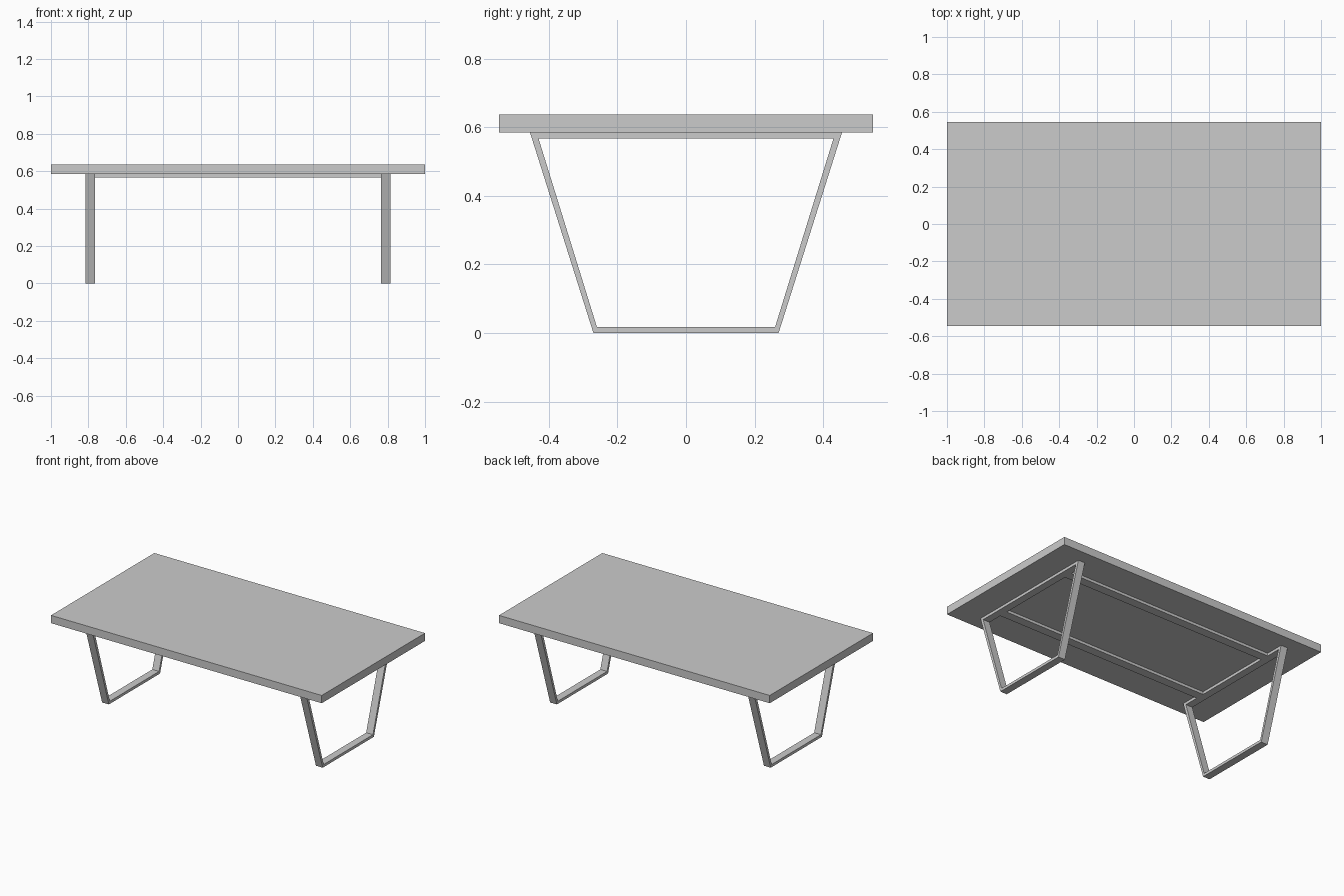
import bpy
import bmesh

if "Cube" in bpy.data.objects:
    bpy.data.objects.remove(bpy.data.objects["Cube"])

TOP, UNDER = 0.637, 0.585      # tabletop upper and lower heights


def finish(name, bm):
    bmesh.ops.recalc_face_normals(bm, faces=bm.faces[:])
    mesh = bpy.data.meshes.new(name)
    bm.to_mesh(mesh)
    bm.free()
    obj = bpy.data.objects.new(name, mesh)
    bpy.context.collection.objects.link(obj)
    return obj


def slab(name, edge_a, edge_b):
    """Plank between two edge lines (x, y), extruded to the top thickness."""
    bm = bmesh.new()
    outline = edge_a + edge_b[::-1]
    low = [bm.verts.new((x, y, UNDER)) for x, y in outline]
    high = [bm.verts.new((x, y, TOP)) for x, y in outline]
    bm.faces.new(low)
    bm.faces.new(high)
    n = len(outline)
    for i in range(n):
        j = (i + 1) % n
        bm.faces.new((low[i], low[j], high[j], high[i]))
    return finish(name, bm)


def trapezoid_leg(name, x, width=0.05):
    """Mitred trapezoid frame of flat bar."""
    outer = [(-0.27, 0), (0.27, 0), (0.455, UNDER), (-0.455, UNDER)]
    inner = [(-0.26, 0.018), (0.26, 0.018), (0.43, 0.567), (-0.43, 0.567)]
    bm = bmesh.new()
    rings = [[bm.verts.new((x + dx, y, z)) for y, z in loop]
             for loop, dx in ((outer, -width / 2), (outer, width / 2),
                              (inner, width / 2), (inner, -width / 2))]
    for k in range(4):
        a, b = rings[k], rings[(k + 1) % 4]
        for i in range(4):
            j = (i + 1) % 4
            bm.faces.new((a[i], a[j], b[j], b[i]))
    return finish(name, bm)


def box(name, centre, size):
    bm = bmesh.new()
    bmesh.ops.create_cube(bm, size=1)
    for v in bm.verts:
        v.co = [c + p * s for c, p, s in zip(centre, v.co, size)]
    return finish(name, bm)


# Tabletop: two planks with a flush wavy inlay between them
front = [(-1, -0.545), (1, -0.545)]
back = [(-1, 0.545), (1, 0.545)]
front_seam = [(-1, -0.07), (-0.82, -0.085), (-0.74, -0.14), (-0.71, -0.14),
              (-0.67, -0.105), (-0.45, -0.08), (-0.23, -0.14), (-0.14, -0.16),
              (0, -0.095), (0.38, -0.16), (0.43, -0.17), (0.68, -0.11),
              (0.9, -0.135), (0.94, -0.14), (1, -0.09)]
back_seam = [(-1, 0.07), (-0.81, 0.115), (-0.73, 0.12), (-0.52, 0.165),
             (-0.48, 0.17), (-0.25, 0.12), (-0.23, 0.1), (0.2, 0.11),
             (0.57, 0.145), (0.68, 0.14), (0.74, 0.1), (0.94, 0.105), (1, 0.087)]
slab("front_plank", front, front_seam)
slab("river_inlay", front_seam, back_seam)
slab("back_plank", back_seam, back)

# Trapezoid legs
for side, x in (("left", -0.79), ("right", 0.79)):
    trapezoid_leg(side + "_leg", x)

# Flat rails joining the legs under the top
for side, y in (("front", -0.3), ("back", 0.3)):
    box(side + "_rail", (0, y, 0.576), (1.53, 0.06, 0.018))
